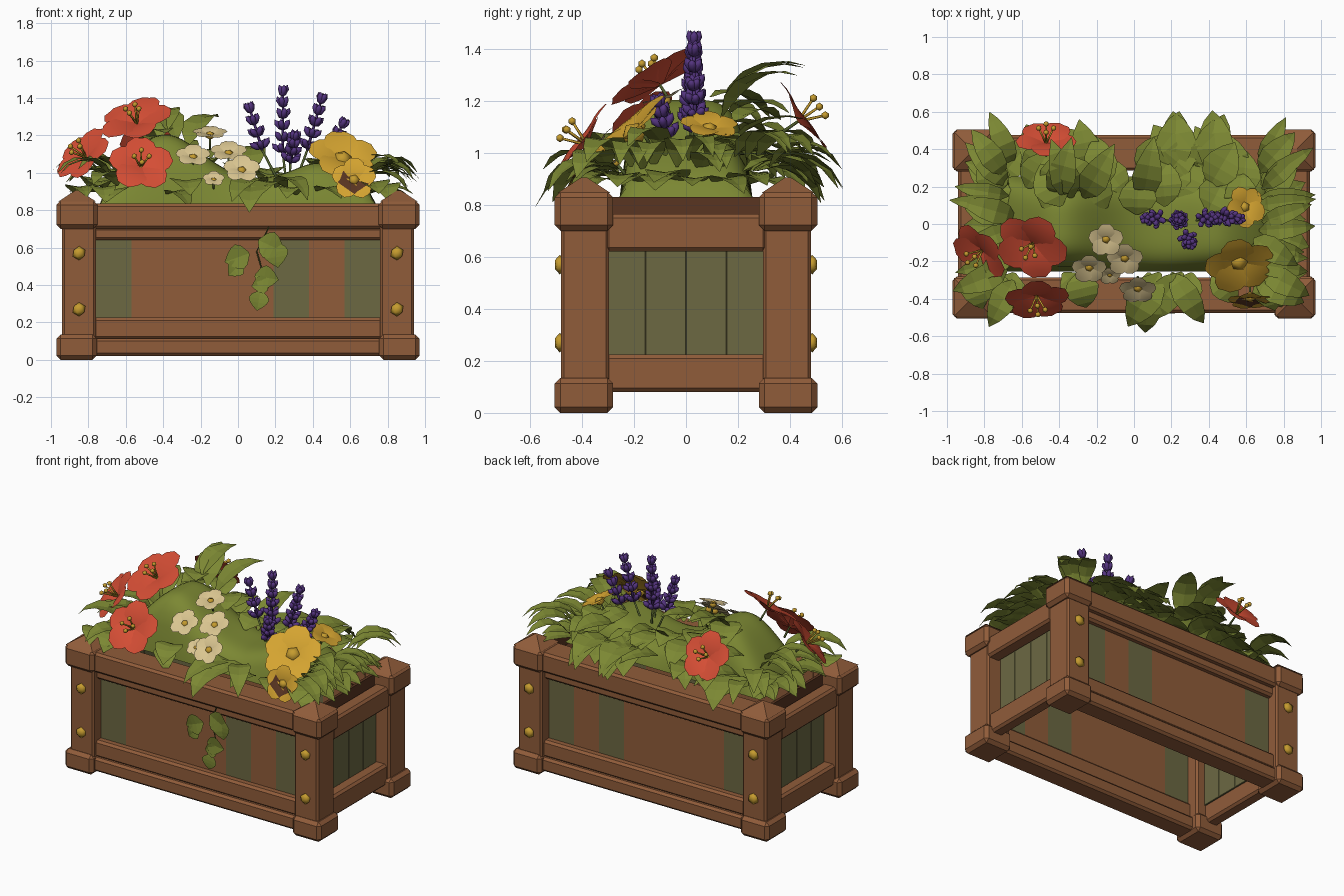
import bpy, bmesh, math, random
from mathutils import Matrix, Vector

random.seed(4)
cube = bpy.data.objects.get("Cube")
if cube:
    bpy.data.objects.remove(cube)


def material(name, rgb):
    m = bpy.data.materials.new(name)
    m.use_nodes = True
    m.diffuse_color = (*rgb, 1)
    m.node_tree.nodes["Principled BSDF"].inputs["Base Color"].default_value = (*rgb, 1)
    return m


MATS = [material(*a) for a in (
    ("wood", (.28, .107, .042)), ("mossy_plank", (.15, .14, .055)),
    ("leaf_green", (.2, .245, .033)), ("stem_green", (.08, .11, .025)),
    ("lavender_purple", (.088, .034, .21)), ("petal_red", (.66, .075, .035)),
    ("petal_yellow", (.66, .37, .03)), ("petal_cream", (.7, .56, .28)),
    ("gold", (.56, .33, .028)), ("dark_brown", (.1, .035, .015)))]
WOOD, MOSS, LEAF, STEM, PURPLE, RED, YELLOW, CREAM, GOLD, DARK = range(10)


def finish(name, bm, smooth=False):
    used = sorted({f.material_index for f in bm.faces})
    for f in bm.faces:
        f.material_index = used.index(f.material_index)
        f.smooth = smooth
    me = bpy.data.meshes.new(name)
    bm.to_mesh(me)
    bm.free()
    for i in used:
        me.materials.append(MATS[i])
    ob = bpy.data.objects.new(name, me)
    bpy.context.collection.objects.link(ob)
    return ob


def box(name, lo, hi, mat=WOOD, bevel=.015):
    bm = bmesh.new()
    lo, hi = Vector(lo), Vector(hi)
    bmesh.ops.create_cube(bm, size=1, matrix=Matrix.Translation((lo + hi) / 2)
                          @ Matrix.Diagonal((*(hi - lo), 1)))
    if bevel:
        bmesh.ops.bevel(bm, geom=bm.edges[:], offset=bevel, segments=1, affect='EDGES')
    for f in bm.faces:
        f.material_index = mat
    return finish(name, bm)


def blob(bm, matrix, mat):
    made = bmesh.ops.create_icosphere(bm, subdivisions=1, radius=1, matrix=matrix)
    for f in {f for v in made["verts"] for f in v.link_faces}:
        f.material_index = mat


def rod(bm, a, b, r, mat):
    a, b = Vector(a), Vector(b)
    d = b - a
    made = bmesh.ops.create_cone(bm, cap_ends=True, segments=6, radius1=r, radius2=r * .8,
                                 depth=d.length, matrix=Matrix.Translation((a + b) / 2)
                                 @ d.to_track_quat('Z', 'Y').to_matrix().to_4x4())
    for f in {f for v in made["verts"] for f in v.link_faces}:
        f.material_index = mat


POINTED = (.1, .75, 1, .85, .5, .02)
ROUNDED = (.22, .65, 1, 1, .85, .4)


def blade(bm, matrix, length, width, pitch0, pitch1, mat=LEAF, shape=POINTED, fold=.15, tip=None):
    """A creased strip that bends from one pitch to another: leaf or petal."""
    rows, p, n = [], Vector((0, 0, 0)), len(shape) - 1
    for i, s in enumerate(shape):
        w = width / 2 * s
        rows.append([bm.verts.new(matrix @ (p + Vector((0, y * w, abs(y) * w * fold))))
                     for y in (1, 0, -1)])
        a = math.radians(pitch0 + (pitch1 - pitch0) * i / n)
        p = p + Vector((math.cos(a), 0, math.sin(a))) * length / n
    for i in range(n):
        for k in (0, 1):
            f = bm.faces.new((rows[i][k + 1], rows[i + 1][k + 1], rows[i + 1][k], rows[i][k]))
            f.material_index = tip if tip is not None and 0 < i < 3 else mat


def place(pos, azimuth=0):
    return Matrix.Translation(pos) @ Matrix.Rotation(math.radians(azimuth), 4, 'Z')


# Corner posts, feet, caps and rivets
for sx, side in ((1, "left"), (-1, "right")):
    for sy, end in ((1, "back"), (-1, "front")):
        def corner(part, a, b, za, zb, c, d, bevel):
            xs, ys = sorted((sx * a, sx * b)), sorted((sy * c, sy * d))
            return box(f"{end}_{side}_{part}", (xs[0], ys[0], za), (xs[1], ys[1], zb), WOOD, bevel)
        corner("post", .76, .94, .08, .76, .295, .48, .012)
        corner("foot", .755, .97, 0, .135, .28, .505, .022)
        corner("cap", .75, .97, .7, .85, .28, .505, .022)
        bm = bmesh.new()
        bmesh.ops.create_cone(bm, cap_ends=True, segments=4, radius1=.145, radius2=.015, depth=.06,
                              matrix=place((sx * .86, sy * .392, .875), 45))
        finish(f"{end}_{side}_cap_peak", bm)
        bm = bmesh.new()
        for z in (.27, .57):
            blob(bm, Matrix.Translation((sx * .85, sy * .485, z))
                 @ Matrix.Diagonal((.038, .022, .038, 1)), GOLD)
        finish(f"{end}_{side}_rivets", bm, True)

# Long rails and planks, front and back
for sy, end in ((1, "back"), (-1, "front")):
    for part, za, zb, c, d in (("base_rail", .02, .115, .33, .47), ("lower_rail", .11, .225, .36, .45),
                               ("upper_rail", .64, .71, .36, .44), ("rim", .7, .835, .285, .475)):
        ys = sorted((sy * c, sy * d))
        box(f"{end}_{part}", (-.78, ys[0], za), (.78, ys[1], zb))
    for i in range(8):
        x = -.76 + i * .19
        ys = sorted((sy * .38, sy * .4))
        box(f"{end}_plank_{i}", (x, ys[0], .2), (x + .19, ys[1], .66),
            MOSS if i in (0, 5, 7) else WOOD, 0)

# End rails and planks
for sx, side in ((1, "left"), (-1, "right")):
    for part, za, zb, a, b in (("lower_rail", .08, .225, .83, .92), ("rim", .62, .765, .84, .94)):
        xs = sorted((sx * a, sx * b))
        box(f"{side}_{part}", (xs[0], -.31, za), (xs[1], .31, zb))
    xs = sorted((sx * .82, sx * .84))
    box(f"{side}_inner_strip", (xs[0], -.3, .74), (xs[1], .3, .83), DARK, 0)
    for i in range(4):
        y = -.31 + i * .155
        box(f"{side}_plank_{i}", (xs[0], y, .2), (xs[1], y + .155, .64), MOSS, .002)


# Foliage mound
def height(x, y):
    ridge = .13 + .25 * math.exp(-((x + .4) / .28) ** 2) + .1 * math.exp(-((x - .45) / .2) ** 2)
    edge = max(0, 1 - abs(x / .74) ** 6) * max(0, 1 - abs(y / .255) ** 4)
    return .83 + ridge * edge ** .6


bm = bmesh.new()
bmesh.ops.create_grid(bm, x_segments=40, y_segments=20, size=1)
for v in bm.verts:
    v.co.x, v.co.y = v.co.x * .74, v.co.y * .255
    v.co.z = height(v.co.x, v.co.y)
for f in bm.faces:
    f.material_index = LEAF
finish("foliage_mound", bm, True)

# Broad leaves along the back, in overlapping rows
rnd = random.uniform
bm = bmesh.new()
for y, count, length in ((.07, 8, .27), (.17, 10, .29), (.25, 12, .33)):
    for i in range(count):
        x = -.8 + 1.45 * (i + rnd(.1, .9)) / count
        base = (x, y + rnd(-.03, .03), max(height(x, y), .92) + .01)
        blade(bm, place(base, 90 + rnd(-40, 40)), length * rnd(.85, 1.12), rnd(.17, .21),
              rnd(10, 40), rnd(-80, -40))
for x, az in ((-.42, 75), (-.27, 60), (-.33, 110), (.05, 80)):
    blade(bm, place((x, .14, height(x, .14)), az), .4, .16, 58, -25)
for x, az in ((.18, 80), (.27, 100), (.36, 70), (.45, 95)):
    blade(bm, place((x, .25, .93), az), .42, .2, 32, -75)
finish("back_leaves", bm)

# Arching leaves at both ends, above a lower row that covers the rim
bm = bmesh.new()
for sx, count in ((1, 15), (-1, 12)):
    for i in range(count):
        y = -.3 + .62 * i / (count - 1)
        az = y * 130 + rnd(-25, 25)
        blade(bm, place((sx * rnd(.62, .7), y, rnd(.92, 1.0)), az if sx > 0 else 180 - az),
              rnd(.32, .38), rnd(.09, .15), rnd(38, 58), rnd(-80, -60))
    for i in range(8):
        y = -.24 + .07 * i
        az = y * 90 + rnd(-20, 20)
        blade(bm, place((sx * .68, y, .88), az if sx > 0 else 180 - az),
              rnd(.24, .29), rnd(.13, .18), rnd(15, 30), rnd(-55, -30))
finish("end_leaves", bm)

# Front leaves spilling over the rim
bm = bmesh.new()
for x in (-.88, -.74, -.64, -.38, -.3, .08, .14, .2, .26, .31, .42, .7, .76):
    spill = .05 < x < .28
    blade(bm, place((x, -.26, .88 + rnd(0, .06)), -90 + rnd(-40, 40)), .38 if spill else .23,
          rnd(.14, .19), rnd(15, 35), rnd(-82, -55))
finish("front_leaves", bm)

# Trailing vine
bm = bmesh.new()
path = [(.17, -.47, .72), (.1, -.43, .58), (.14, -.43, .44), (.11, -.43, .32)]
for a, b in zip(path, path[1:]):
    rod(bm, a, b, .004, STEM)
for x, z, az, size in ((.06, .57, 200, .14), (.02, .52, 225, .1), (.11, .64, -25, .15), (.19, .63, -80, .14),
                       (.09, .45, -10, .13), (.17, .41, 190, .1), (.12, .37, -100, .11)):
    blade(bm, Matrix.Translation((x, -.46, z)) @ Matrix.Rotation(math.pi / 2, 4, 'X')
          @ Matrix.Rotation(math.radians(az), 4, 'Z'), size, size, 10, -15)
finish("trailing_vine", bm)


# Flowers
def flower(name, centre, facing, radius, color, stamens=0, marks=()):
    bm = bmesh.new()
    m = Matrix.Translation(centre) @ Vector(facing).to_track_quat('Z', 'Y').to_matrix().to_4x4()
    for k in range(5):
        turn = m @ Matrix.Rotation(math.tau * k / 5 + .3, 4, 'Z') @ Matrix.Translation((0, 0, .004 * (k % 2)))
        blade(bm, turn, radius, radius * .95, 22, -10, color, ROUNDED, .06, DARK if k in marks else None)
    for k in range(stamens):
        a = math.tau * k / stamens
        end = m @ Vector((math.cos(a) * .04, math.sin(a) * .04, .1))
        rod(bm, centre, end, .006, GOLD)
        blob(bm, Matrix.Translation(end) @ Matrix.Scale(.016, 4), GOLD)
    if not stamens:
        blob(bm, m @ Matrix.Diagonal((radius * .27, radius * .27, radius * .25, 1)), GOLD)
    rod(bm, m @ Vector((0, 0, -.08)), centre, .007, STEM)
    finish(name, bm, True)


for i, (c, n, r) in enumerate((((-.54, -.1, 1.26), (-.25, -.5, .8), .2),
                               ((-.81, -.14, 1.08), (-.6, -.5, .6), .175),
                               ((-.52, -.38, 1.03), (.05, -.8, .58), .175),
                               ((-.47, .43, 1.12), (0, .8, .55), .165))):
    flower(f"red_flower_{i}", c, n, r, RED, 4)
for i, (c, n, r) in enumerate((((.62, -.39, .96), (0, -.93, .35), .12), ((.56, -.2, 1.07), (.15, -.65, .75), .19),
                               ((.59, .09, 1.09), (.4, .1, .85), .115))):
    flower(f"yellow_flower_{i}", c, n, r, YELLOW, 0, (2, 3, 4) if i == 0 else ())
for i, (x, y, z, r) in enumerate(((-.15, -.08, 1.2, .095), (-.24, -.23, 1.08, .095), (-.05, -.18, 1.1, .1),
                                  (.02, -.34, 1.01, .1), (-.13, -.27, .96, .06))):
    flower(f"cream_flower_{i}", (x, y, z), (0, y * 2 - .1, .75), r, CREAM)

# Lavender spikes
bm = bmesh.new()
for bottom, top in (((.13, .03, 1.12), (.07, .03, 1.32)), ((.24, .02, 1.1), (.24, .03, 1.41)),
                    ((.37, .03, 1.12), (.44, .03, 1.37)), ((.46, .04, 1.08), (.55, .03, 1.24)),
                    ((.28, -.07, 1.05), (.3, -.1, 1.17))):
    a, b = Vector(bottom), Vector(top)
    rod(bm, (.27, 0, .85), a, .008, STEM)
    rod(bm, a, b, .008, PURPLE)
    whorls = max(4, int((b - a).length / .045))
    for i in range(whorls):
        t = i / (whorls - 1)
        for k in range(5):
            m = (Matrix.Translation(a.lerp(b, t)) @ (b - a).to_track_quat('Z', 'Y').to_matrix().to_4x4()
                 @ Matrix.Rotation(math.tau * (k + i / 2) / 5, 4, 'Z')
                 @ Matrix.Rotation(.8 - .4 * t, 4, 'Y')
                 @ Matrix.Translation((0, 0, .045 * (1 - .35 * t))))
            blob(bm, m @ Matrix.Diagonal((.018, .018, .036, 1)), PURPLE)
finish("lavender", bm, True)
